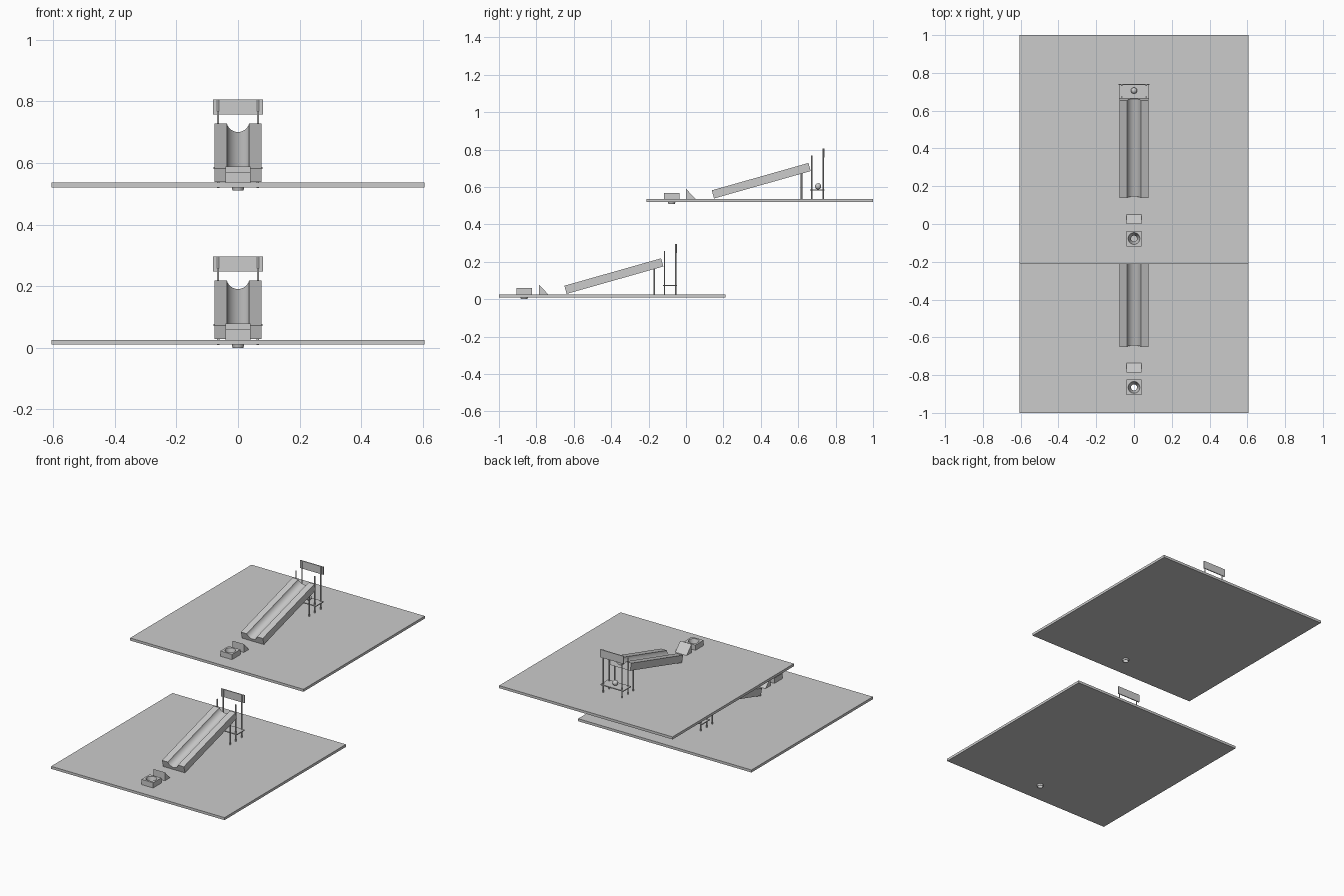
import bpy, bmesh, math
from mathutils import Vector

if "Cube" in bpy.data.objects:
    bpy.data.objects.remove(bpy.data.objects["Cube"])

PLATE_Z0, PLATE_Z1 = 0.010, 0.026
CUP_Y = -0.077


def mesh_object(name, bm, off):
    bmesh.ops.recalc_face_normals(bm, faces=bm.faces[:])
    me = bpy.data.meshes.new(name)
    bm.to_mesh(me)
    bm.free()
    ob = bpy.data.objects.new(name, me)
    ob.location = off
    bpy.context.collection.objects.link(ob)
    return ob


def smooth(ob):
    bpy.ops.object.select_all(action='DESELECT')
    bpy.context.view_layer.objects.active = ob
    ob.select_set(True)
    bpy.ops.object.shade_smooth_by_angle(angle=math.radians(35))


def box(name, x, y, z, off):
    bm = bmesh.new()
    bmesh.ops.create_cube(bm, size=1)
    for v in bm.verts:
        v.co = [a + (b - a) * (c + 0.5) for (a, b), c in zip((x, y, z), v.co)]
    return mesh_object(name, bm, off)


def prism(name, profile, sweep, off):
    bm = bmesh.new()
    face = bm.faces.new([bm.verts.new(p) for p in profile])
    ext = bmesh.ops.extrude_face_region(bm, geom=[face], use_keep_orig=True)
    verts = [g for g in ext['geom'] if isinstance(g, bmesh.types.BMVert)]
    bmesh.ops.translate(bm, verts=verts, vec=sweep)
    return mesh_object(name, bm, off)


def rod(name, x, y, z0, z1, r, off):
    ring = [(x + r * math.cos(i * math.pi / 8), y + r * math.sin(i * math.pi / 8), z0)
            for i in range(16)]
    ob = prism(name, ring, (0, 0, z1 - z0), off)
    smooth(ob)
    return ob


def lathe(name, pts, y, off, n=48):
    # Closed (r, z) profile turned about a vertical axis
    bm = bmesh.new()
    rings = [[bm.verts.new((r * math.cos(2 * math.pi * i / n),
                            y + r * math.sin(2 * math.pi * i / n), z))
              for i in range(n)] for r, z in pts]
    for k in range(len(rings)):
        a, b = rings[k], rings[(k + 1) % len(rings)]
        for i in range(n):
            j = (i + 1) % n
            bm.faces.new((a[i], a[j], b[j], b[i]))
    ob = mesh_object(name, bm, off)
    smooth(ob)
    return ob


def cut(ob, cutter):
    m = ob.modifiers.new('hole', 'BOOLEAN')
    m.operation, m.object, m.solver = 'DIFFERENCE', cutter, 'EXACT'


def build_level(tag, off, with_ball):
    # Base plate and cup block
    plate = box('base_plate_' + tag, (-.606, .606), (-.212, 1.0), (PLATE_Z0, PLATE_Z1), off)
    block = box('cup_block_' + tag, (-.041, .041), (CUP_Y - .041, CUP_Y + .041),
                (PLATE_Z1, .059), off)

    # Tapered open cup set through the block and plate
    lathe('cup_' + tag, [(.0335, .059), (.0175, 0), (.016, 0), (.031, .059)], CUP_Y, off)
    bm = bmesh.new()
    bmesh.ops.create_cone(bm, cap_ends=True, segments=48, radius1=.0148, radius2=.0362,
                          depth=.079)
    bmesh.ops.translate(bm, verts=bm.verts[:], vec=(0, CUP_Y, .0295))
    cutter = mesh_object('cup_cutter_' + tag, bm, off)
    cutter.hide_render = True
    cutter.hide_viewport = True
    cut(plate, cutter)
    cut(block, cutter)

    # Small launch wedge
    prism('wedge_' + tag, [(-.04, .001, PLATE_Z1), (-.04, .051, PLATE_Z1), (-.04, .001, .079)],
          (.08, 0, 0), off)

    # Sloping ramp with a round trough
    bottom = Vector((0, .150, .0285))
    run = Vector((0, .517, .1465))
    up = Vector((0, -run.z, run.y)).normalized()
    th, half, depth = .045, .036, .0285
    r = (half ** 2 + depth ** 2) / (2 * depth)
    a = math.asin(half / r)
    prof = [(-.0765, 0), (.0765, 0), (.0765, th)]
    for i in range(25):
        t = a - 2 * a * i / 24
        prof.append((r * math.sin(t), th - depth + r - r * math.cos(t)))
    prof.append((-.0765, th))
    ramp = prism('ramp_' + tag, [bottom + up * w + Vector((x, 0, 0)) for x, w in prof],
                 run, off)
    smooth(ramp)

    # Posts, lift platform and back panel
    for side, s in (('left', -1), ('right', 1)):
        rod(f'ramp_post_{side}_{tag}', s * .064, .618, PLATE_Z0 - .0005, .170, .0045, off)
        rod(f'front_post_{side}_{tag}', s * .065, .673, PLATE_Z0 - .0005, .258, .0035, off)
        rod(f'back_post_{side}_{tag}', s * .065, .733, PLATE_Z0 - .0005, .296, .0035, off)
    box('lift_platform_' + tag, (-.08, .08), (.664, .741), (.071, .077), off)
    box('back_panel_' + tag, (-.081, .081), (.735, .741), (.247, .296), off)

    # Ball waiting on the platform
    if with_ball:
        bm = bmesh.new()
        bmesh.ops.create_uvsphere(bm, u_segments=32, v_segments=16, radius=.0165)
        bmesh.ops.translate(bm, verts=bm.verts[:], vec=(0, .706, .0935))
        smooth(mesh_object('ball', bm, off))


build_level('lower', (0, -.788, 0), False)
build_level('upper', (0, 0, .51), True)
